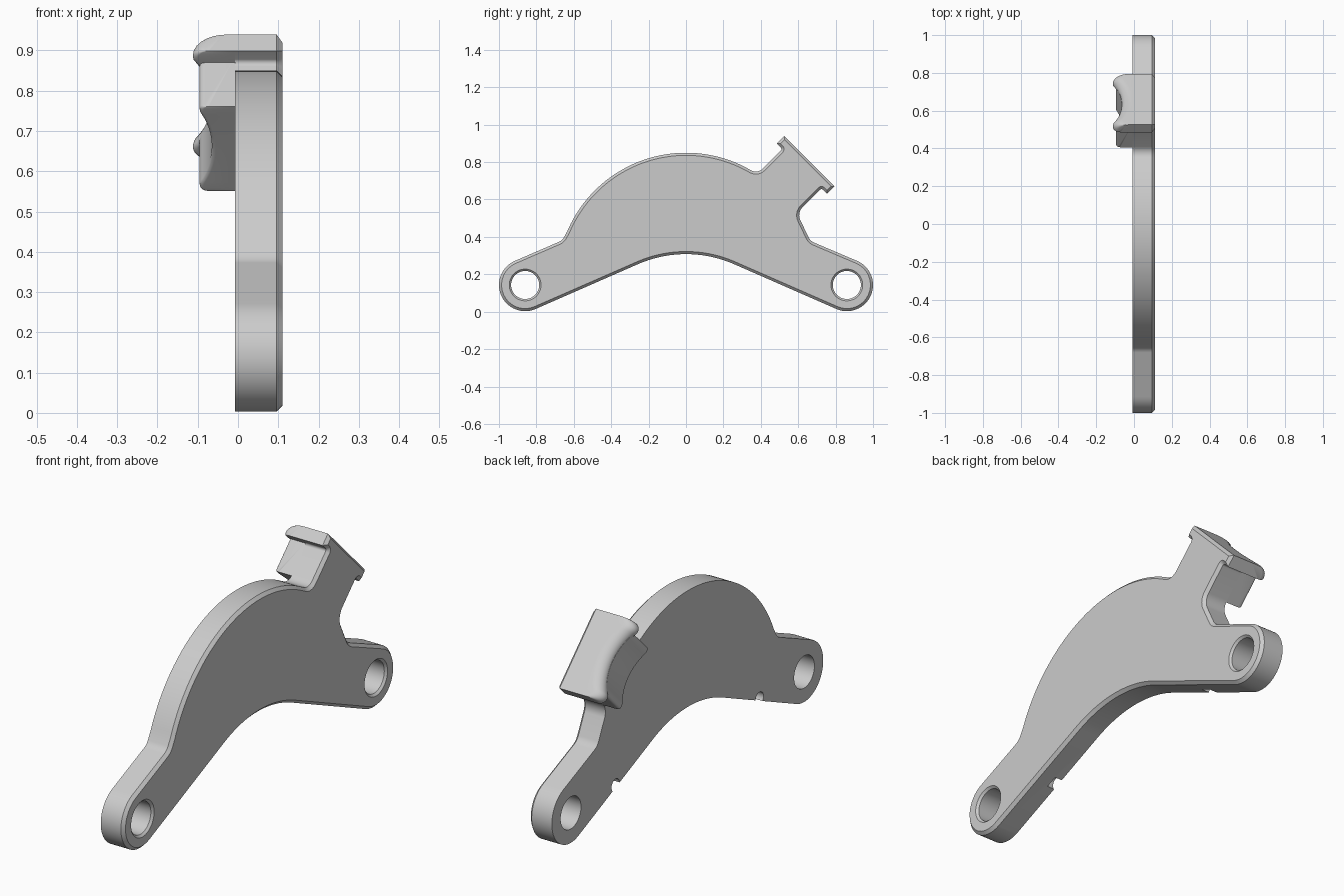
import bpy, bmesh, math
from mathutils import Vector

cube = bpy.data.objects.get("Cube")
if cube:
    bpy.data.objects.remove(cube)

grey = bpy.data.materials.new("light_grey")
grey.use_nodes = True
grey.diffuse_color = (0.6, 0.6, 0.6, 1)
grey.node_tree.nodes["Principled BSDF"].inputs["Base Color"].default_value = (0.6, 0.6, 0.6, 1)

BACK, FRONT, CHAMFER = -0.008, 0.11, 0.014   # plate thickness along x
R2 = math.sqrt(0.5)


def loft(name, rings):
    """Closed solid through rings of equal point count."""
    bm = bmesh.new()
    loops = [[bm.verts.new(p) for p in ring] for ring in rings]
    n = len(loops[0])
    for a, b in zip(loops, loops[1:]):
        for i in range(n):
            bm.faces.new((a[i], a[(i + 1) % n], b[(i + 1) % n], b[i]))
    bm.faces.new(loops[0])
    bm.faces.new(loops[-1])
    bmesh.ops.recalc_face_normals(bm, faces=bm.faces)
    mesh = bpy.data.meshes.new(name)
    bm.to_mesh(mesh)
    bm.free()
    obj = bpy.data.objects.new(name, mesh)
    bpy.context.collection.objects.link(obj)
    mesh.materials.append(grey)
    return obj


def arc(cy, cz, r, a0, a1, n):
    angles = [math.radians(a0 + (a1 - a0) * i / n) for i in range(n + 1)]
    return [Vector((cy + r * math.cos(a), cz + r * math.sin(a))) for a in angles]


def fillet(prev, corner, nxt, r, n=8):
    """Round one corner of an outline with a tangent arc."""
    p = Vector(corner)
    d1, d2 = (Vector(prev) - p).normalized(), (Vector(nxt) - p).normalized()
    half = d1.angle(d2) / 2
    c = p + (d1 + d2).normalized() * r / math.sin(half)
    s, e = p + d1 * r / math.tan(half) - c, p + d2 * r / math.tan(half) - c
    return [c + (s * (1 - i / n) + e * (i / n)).normalized() * r for i in range(n + 1)]


def head(u, v):
    """Tilted head frame (u outward, v along the pad) to y, z."""
    return Vector(((u + v) * R2, (u - v) * R2))


def inset(pts, d):
    out = []
    for i, p in enumerate(pts):
        e1 = (p - pts[i - 1]).normalized()
        e2 = (pts[(i + 1) % len(pts)] - p).normalized()
        n1, n2 = Vector((-e1.y, e1.x)), Vector((-e2.y, e2.x))
        out.append(p + (n1 + n2) * d / (1 + n1.dot(n2)))
    return out


# Head dimensions
MID, NECK, PAD = -0.1025, 0.148, 0.19
TOP, UNDER, FOOT = 1.036, 0.979, 0.825

# Plate outline, counterclockwise
lobe_l = arc(-0.86, 0.143, 0.14, 113, 293, 28)
lobe_r = arc(0.86, 0.143, 0.14, -113, 67, 28)
belly = arc(0, -0.332, 0.64, 113, 67, 20)
crown = arc(0, 0.16, 0.69, 64, 157, 48)
neck_low, neck_high = head(UNDER, MID + NECK), head(UNDER, MID - NECK)
knee, throat = (0.665, 0.378), (0.593, 0.528)
saddle, shoulder = (0.383, 0.738), (-0.662, 0.381)
outline = lobe_l + belly + lobe_r
outline += fillet(lobe_r[-1], knee, throat, 0.06)
outline += fillet(knee, throat, neck_low, 0.06)
outline += fillet(throat, neck_low, head(UNDER, MID + PAD), 0.012)
outline += [head(UNDER, MID + PAD), head(TOP, MID + PAD),
            head(TOP, MID - PAD), head(UNDER, MID - PAD)]
outline += fillet(head(UNDER, MID - PAD), neck_high, saddle, 0.012)
outline += fillet(neck_high, saddle, crown[0], 0.05)
outline += crown + fillet(crown[-1], shoulder, lobe_l[0], 0.06)

plate = loft("bracket_plate", [
    [(x, p.x, p.y) for p in pts] for x, pts in (
        (BACK, outline), (FRONT - CHAMFER, outline), (FRONT, inset(outline, CHAMFER)))])


def cut(name, y, z, stations, n):
    """Subtract a turned shape whose axis runs along x."""
    cutter = loft(name, [[(x, p.x, p.y) for p in arc(y, z, r, 0, 360 - 360 / n, n - 1)]
                         for x, r in stations])
    cutter.hide_render = True
    mod = plate.modifiers.new(name, "BOOLEAN")
    mod.operation, mod.solver, mod.object = "DIFFERENCE", "EXACT", cutter
    bpy.context.view_layer.objects.active = plate
    bpy.ops.object.modifier_apply(modifier=mod.name)
    bpy.data.objects.remove(cutter)


# Bolt holes with a countersink, and small notches in the lower rear edge
for side in (-1, 1):
    cut("bolt_hole", side * 0.86, 0.143,
        [(-0.05, 0.075), (FRONT - 0.01, 0.075), (FRONT + 0.02, 0.105)], 48)
    cut("edge_notch", side * 0.53, 0.145, [(-0.05, 0.03), (0.03, 0.03)], 20)


# Thumb pad: block and flange sharing one scooped rear face
def rear(dv, limit, half, r):
    scoop = -0.065 - (0.27 - math.sqrt(0.27 ** 2 - dv ** 2))
    edge = max(0, abs(dv) - (half - r))
    return max(limit, scoop) + r - math.sqrt(max(0, r * r - edge * edge))


def slices(half, r):
    inner = [(half - r) * i / 16 for i in range(-16, 17)]
    outer = [half - r + r * math.sin(math.radians(a)) for a in range(15, 91, 15)]
    return [-d for d in reversed(outer)] + inner + outer


def pad_part(name, half, limit, r, section):
    rings = []
    for dv in slices(half, r):
        x0 = rear(dv, limit, half, r)
        rings.append([(x, *head(u, MID + dv)) for x, u in section(x0)])
    return loft(name, rings)


def rounded(x0, u, rx, ru, a0, a1):
    """Elliptic corner inside the rear face x0 and the level u."""
    return [(x0 + rx + rx * math.cos(a), u + ru * math.sin(a))
            for a in (math.radians(a0 + (a1 - a0) * i / 7) for i in range(8))]


def block_section(x0):
    return [(BACK, FOOT), *rounded(x0, FOOT + 0.01, 0.01, 0.01, 270, 180),
            (x0, UNDER + 0.02), (BACK, UNDER + 0.02)]


def flange_section(x0):
    return [(BACK, UNDER), *rounded(x0, UNDER + 0.012, 0.012, 0.012, 270, 180),
            *rounded(x0, TOP - 0.043, 0.055, 0.043, 180, 90), (BACK, TOP)]


block = pad_part("pad_block", NECK, -0.095, 0.012, block_section)
flange = pad_part("pad_flange", PAD, -0.112, 0.03, flange_section)

# Smooth curves, keep hard edges
for obj in bpy.context.selected_objects:
    obj.select_set(False)
for obj in (plate, block, flange):
    obj.select_set(True)
bpy.context.view_layer.objects.active = plate
bpy.ops.object.shade_smooth_by_angle(angle=math.radians(30))
